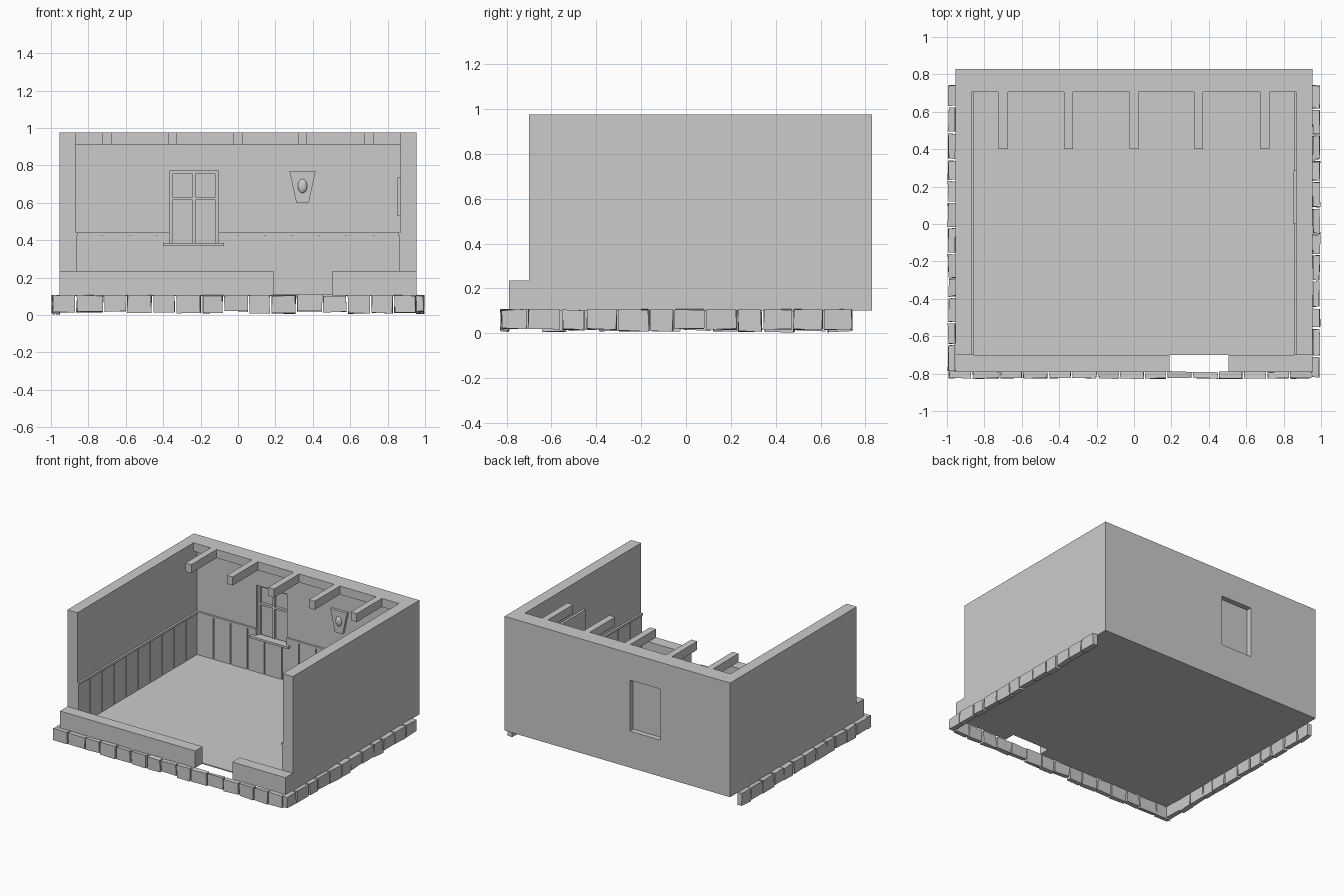
import bpy, bmesh, random
from mathutils import Vector

random.seed(4)
cube = bpy.data.objects.get("Cube")
if cube:
    bpy.data.objects.remove(cube, do_unlink=True)

grey = bpy.data.materials.new("plain grey")
grey.use_nodes = True
TONE = (0.6, 0.6, 0.6, 1)
grey.diffuse_color = TONE
grey.node_tree.nodes["Principled BSDF"].inputs["Base Color"].default_value = TONE


def finish(name, bm):
    bmesh.ops.recalc_face_normals(bm, faces=bm.faces)
    mesh = bpy.data.meshes.new(name)
    bm.to_mesh(mesh)
    bm.free()
    mesh.materials.append(grey)
    obj = bpy.data.objects.new(name, mesh)
    bpy.context.collection.objects.link(obj)
    return obj


def add_box(bm, x, y, z, jitter=0):
    """Box between the (low, high) pairs, with optionally uneven corners."""
    verts = bmesh.ops.create_cube(bm, size=1)["verts"]
    for v in verts:
        v.co = Vector([(r[0] + r[1]) / 2 + c * (r[1] - r[0]) for c, r in zip(v.co, (x, y, z))])
        v.co += Vector([random.uniform(-jitter, jitter) for _ in range(3)])


def boxes(name, *specs):
    bm = bmesh.new()
    for spec in specs:
        add_box(bm, *spec)
    return finish(name, bm)


# Main dimensions
OUT, INN = 0.955, 0.87
FRONT, BACK, BACK_IN = -0.70, 0.83, 0.745
BASE, TOP = 0.105, 0.975
WIN_X, WIN_Z = (-0.365, -0.105), (0.38, 0.77)

# Floor and walls
boxes("floor", ((-OUT, OUT), (FRONT, BACK), (BASE - 0.004, BASE + 0.004)))
for side, name in ((-1, "right_wall"), (1, "left_wall")):
    boxes(name, (sorted((side * INN, side * OUT)), (FRONT, BACK), (BASE, TOP)))
wall_y = (BACK_IN, BACK)
boxes("back_wall",
      ((-INN, WIN_X[0]), wall_y, (BASE, TOP)),
      ((WIN_X[1], INN), wall_y, (BASE, TOP)),
      (WIN_X, wall_y, (BASE, WIN_Z[0])),
      (WIN_X, wall_y, (WIN_Z[1], TOP)))

# Low front wall with the doorway gap
boxes("front_low_wall",
      ((-OUT, 0.19), (-0.79, FRONT), (BASE, 0.235)),
      ((0.505, OUT), (-0.79, FRONT), (BASE, 0.235)))

# Window pane, glazing bars and sill
boxes("window_pane", (WIN_X, (0.785, 0.79), WIN_Z))
mid = sum(WIN_X) / 2
bar_y = (0.765, 0.787)
boxes("window_bars",
      ((mid - 0.008, mid + 0.008), bar_y, WIN_Z),
      (WIN_X, bar_y, (0.615, 0.631)),
      ((WIN_X[0], WIN_X[0] + 0.016), bar_y, WIN_Z),
      ((WIN_X[1] - 0.016, WIN_X[1]), bar_y, WIN_Z),
      (WIN_X, bar_y, (WIN_Z[1] - 0.016, WIN_Z[1])))
boxes("window_sill", ((-0.40, -0.075), (0.71, 0.775), (0.37, 0.386)))

# Wall plate and projecting roof beams
boxes("wall_plate", ((-INN, INN), (0.705, BACK_IN), (0.91, TOP)))
boxes("roof_beams", *[((x - 0.025, x + 0.025), (0.40, 0.71), (0.91, TOP))
                      for x in (-0.70, -0.35, 0, 0.345, 0.70)])

# Wainscot boards with narrow gaps, topped by a rail
PITCH, GAP = 0.145, 0.004
PANEL_Z, RAIL_Z = (BASE, 0.425), (0.425, 0.441)
back_boards = []
for i in range(12):
    x0 = -INN + i * PITCH
    span = (x0 + GAP, x0 + PITCH - GAP)
    cut = (max(span[0], WIN_X[0]), min(span[1], WIN_X[1]))
    if cut[0] < cut[1]:
        # Boards behind the sill stop at the window opening
        back_boards.append((cut, (0.737, BACK_IN), (BASE, WIN_Z[0])))
        for part in ((span[0], WIN_X[0]), (WIN_X[1], span[1])):
            if part[0] < part[1]:
                back_boards.append((part, (0.737, BACK_IN), PANEL_Z))
    else:
        back_boards.append((span, (0.737, BACK_IN), PANEL_Z))
boxes("back_boards", *back_boards)
boxes("back_rail",
      ((-INN, WIN_X[0]), (0.73, BACK_IN), RAIL_Z),
      ((WIN_X[1], INN), (0.73, BACK_IN), RAIL_Z))
for side, name in ((-1, "right"), (1, "left")):
    face = sorted((side * INN, side * (INN - 0.008)))
    boxes(name + "_boards", *[(face, (FRONT + i * PITCH + GAP, min(FRONT + (i + 1) * PITCH - GAP, BACK_IN)),
                               PANEL_Z) for i in range(10)])
    boxes(name + "_rail", (sorted((side * INN, side * (INN - 0.015))), (FRONT, BACK_IN), RAIL_Z))

# Picture on the left wall
boxes("wall_picture", ((0.852, INN), (0.0, 0.285), (0.53, 0.735)))

# Tapered wall lamp with a round bulb
bm = bmesh.new()
outline = [(0.275, 0.77), (0.415, 0.77), (0.378, 0.60), (0.312, 0.60)]
face = bm.faces.new([bm.verts.new((x, BACK_IN, z)) for x, z in outline])
ext = bmesh.ops.extrude_face_region(bm, geom=[face])["geom"]
bmesh.ops.translate(bm, vec=(0, -0.02, 0), verts=[g for g in ext if isinstance(g, bmesh.types.BMVert)])
finish("lamp_plate", bm)
bm = bmesh.new()
bmesh.ops.create_uvsphere(bm, u_segments=16, v_segments=10, radius=0.03)
bmesh.ops.scale(bm, vec=(0.85, 0.5, 1.25), verts=bm.verts)
bmesh.ops.translate(bm, vec=(0.345, 0.725, 0.69), verts=bm.verts)
for f in bm.faces:
    f.smooth = True
finish("lamp_bulb", bm)


# Uneven stones edging the front and both sides
def stone_row(name, start, end, count, place):
    step = (end - start) / count
    cuts = [start + i * step + (random.uniform(-0.02, 0.02) if 0 < i < count else 0)
            for i in range(count + 1)]
    bm = bmesh.new()
    for a, b in zip(cuts, cuts[1:]):
        x, y = place((a + 0.005, b - 0.005))
        add_box(bm, x, y, (random.uniform(0.006, 0.022), 0.105), 0.004)
    finish(name, bm)


stone_row("front_stones", -0.995, 0.955, 15, lambda s: (s, (-0.825, -0.79)))
stone_row("right_stones", -0.79, 0.745, 12, lambda s: ((-0.993, -OUT), s))
stone_row("left_stones", -0.825, 0.745, 12, lambda s: ((OUT, 0.993), s))
